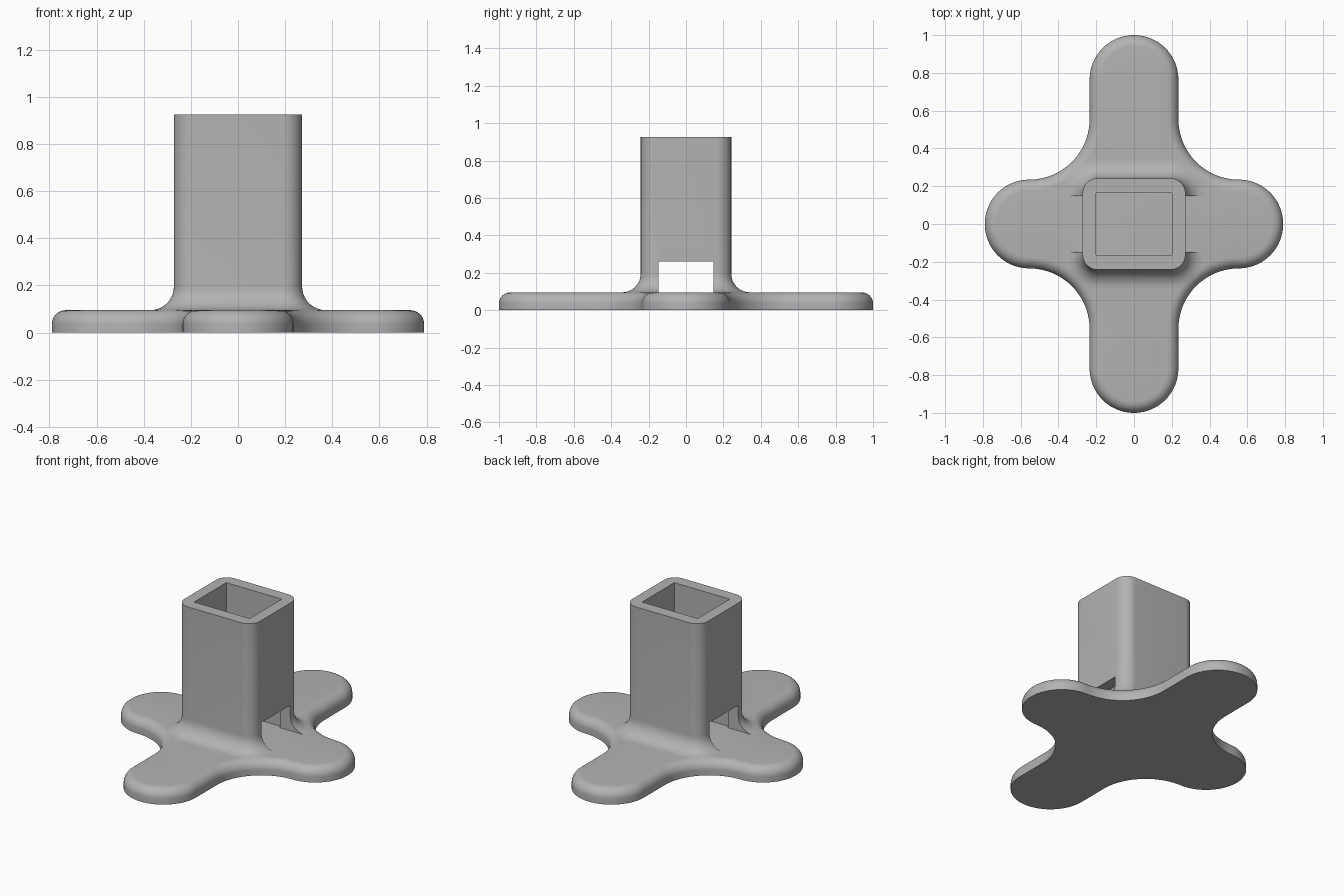
import bpy, bmesh, math

cube = bpy.data.objects.get("Cube")
if cube:
    bpy.data.objects.remove(cube, do_unlink=True)

# Shared dimensions
PLATE_H, ROUND = 0.095, 0.06
ARM_R, CROOK_R, CROOK_C = 0.235, 0.32, 0.555
CAP_X, CAP_Y = 0.555, 0.765
TUBE_X, TUBE_Y, TUBE_TOP, CORNER = 0.272, 0.242, 0.925, 0.08
FLARE = 0.1

grey = bpy.data.materials.new("plain grey")
grey.use_nodes = True
grey.diffuse_color = (0.45, 0.45, 0.45, 1)
grey.node_tree.nodes["Principled BSDF"].inputs["Base Color"].default_value = grey.diffuse_color


def arc(cx, cy, r, start, end, steps):
    angles = [math.radians(start + (end - start) * i / steps) for i in range(steps + 1)]
    return [(cx + r * math.cos(a), cy + r * math.sin(a)) for a in angles]


def all_quadrants(quarter):
    """Mirror a counter-clockwise quarter outline into a closed loop."""
    half = quarter + [(-x, y) for x, y in reversed(quarter)]
    loop = half + [(-x, -y) for x, y in half]
    return [p for i, p in enumerate(loop) if math.dist(p, loop[i - 1]) > 1e-5]


def loft(name, rings):
    """Closed solid through a stack of equal rings, listed from bottom to top."""
    bm = bmesh.new()
    rows = [[bm.verts.new(p) for p in ring] for ring in rings]
    n = len(rows[0])
    for low, high in zip(rows, rows[1:]):
        for i in range(n):
            j = (i + 1) % n
            bm.faces.new((low[i], low[j], high[j], high[i]))
    bm.faces.new(list(reversed(rows[0])))
    bm.faces.new(rows[-1])
    mesh = bpy.data.meshes.new(name)
    bm.to_mesh(mesh)
    bm.free()
    mesh.materials.append(grey)
    obj = bpy.data.objects.new(name, mesh)
    bpy.context.collection.objects.link(obj)
    return obj


def select(obj):
    bpy.ops.object.select_all(action="DESELECT")
    obj.select_set(True)
    bpy.context.view_layer.objects.active = obj


def cut_box(target, hx, hy, z0, z1):
    bpy.ops.mesh.primitive_cube_add(size=1, location=(0, 0, (z0 + z1) / 2))
    cutter = bpy.context.object
    cutter.scale = (2 * hx, 2 * hy, z1 - z0)
    cutter.hide_render = True
    select(target)
    mod = target.modifiers.new("cut", "BOOLEAN")
    mod.operation, mod.solver, mod.object = "DIFFERENCE", "EXACT", cutter
    bpy.ops.object.modifier_apply(modifier=mod.name)
    bpy.data.objects.remove(cutter, do_unlink=True)


# Four-armed foot plate with a rounded upper rim
def plate_outline(inset):
    r = ARM_R - inset
    return all_quadrants(
        arc(CAP_X, 0, r, 0, 90, 16)
        + arc(CROOK_C, CROOK_C, CROOK_R + inset, 270, 180, 20)
        + arc(0, CAP_Y, r, 0, 90, 16))


plate_rings = [[(x, y, 0) for x, y in plate_outline(0)]]
for i in range(9):
    a = math.pi / 2 * i / 8
    z = PLATE_H - ROUND + ROUND * math.sin(a)
    plate_rings.append([(x, y, z) for x, y in plate_outline(ROUND * (1 - math.cos(a)))])
foot_plate = loft("foot_plate", plate_rings)


# Upright tube, flaring out where it meets the plate
def tube_outline(offset):
    return all_quadrants(arc(TUBE_X - CORNER, TUBE_Y - CORNER, CORNER + offset, 0, 90, 14))


def rim_drop(x, y):
    """How far the rounded rim has fallen below the plate top at a point."""
    if abs(x) > CROOK_C or abs(y) > CROOK_C:
        return 0
    inside = math.hypot(CROOK_C - abs(x), CROOK_C - abs(y)) - CROOK_R
    over = min(max(ROUND - inside, 0), ROUND)
    return ROUND - math.sqrt(ROUND ** 2 - over ** 2)


tube_rings = [[(x, y, 0.02) for x, y in tube_outline(0)]]
for i in range(11):
    a = math.pi / 2 * i / 10
    z = PLATE_H + FLARE * (1 - math.cos(a))
    ring = tube_outline(FLARE * (1 - math.sin(a)))
    tube_rings.append([(x, y, z - rim_drop(x, y)) for x, y in ring])
tube_rings.append([(x, y, TUBE_TOP) for x, y in tube_outline(0)])
tube = loft("socket_tube", tube_rings)

# Square socket down the middle and a slot through both sides
cut_box(tube, 0.2, 0.165, PLATE_H - 0.01, 1.2)
cut_box(tube, 0.6, 0.148, PLATE_H - 0.01, 0.26)

for obj in (foot_plate, tube):
    select(obj)
    bpy.ops.object.shade_smooth_by_angle(angle=math.radians(35))
